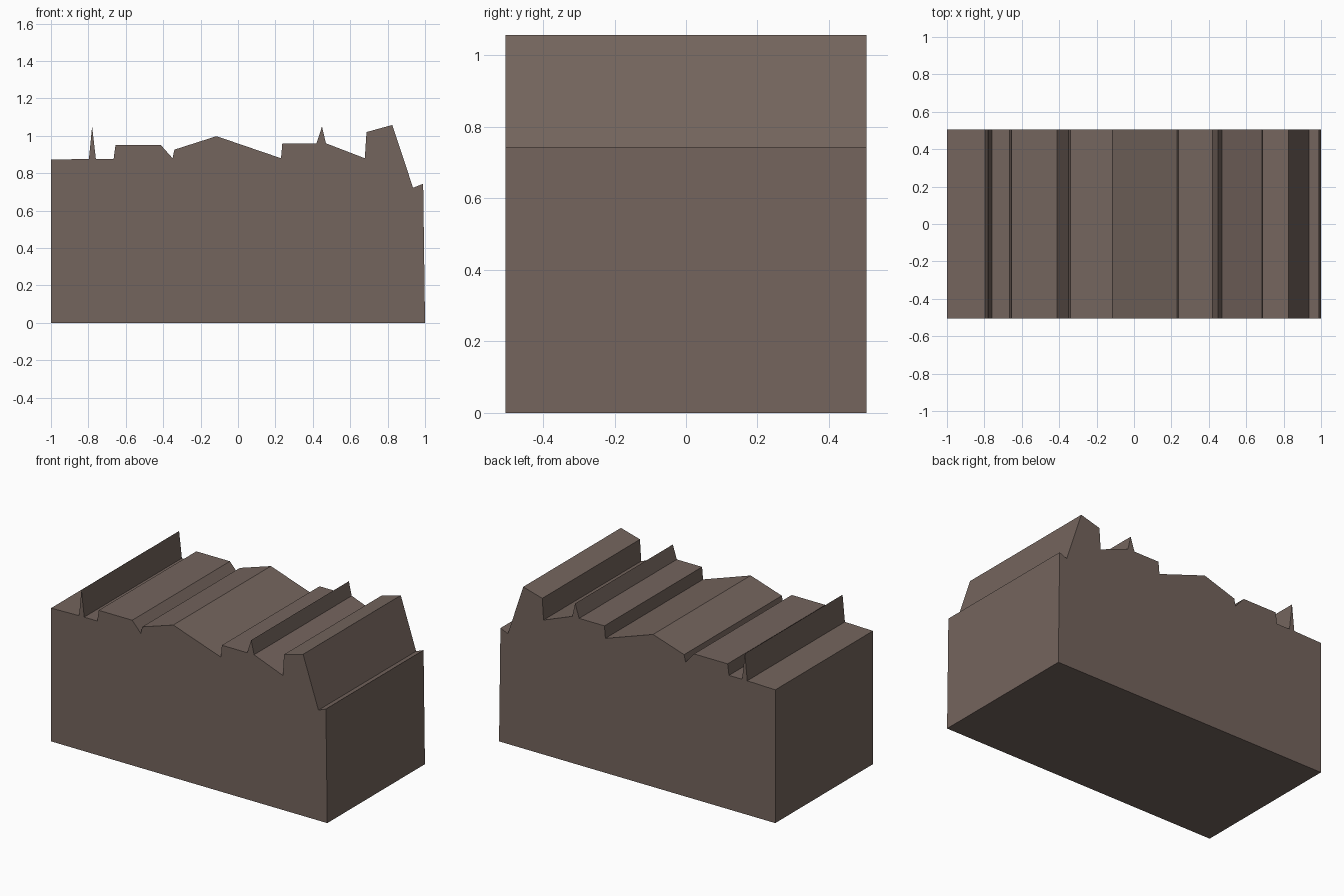
import bpy, bmesh

if "Cube" in bpy.data.objects:
    bpy.data.objects.remove(bpy.data.objects["Cube"])

# Flat brown stone colour
mat = bpy.data.materials.new("brown_stone")
mat.diffuse_color = (0.175, 0.129, 0.110, 1.0)
mat.use_nodes = True
mat.node_tree.nodes["Principled BSDF"].inputs["Base Color"].default_value = mat.diffuse_color

HALF_DEPTH = 0.505

# Front outline (x, z): base, then the jagged ridge line from left to right
outline = [
    (-1.0, 0.0), (-1.0, 0.872), (-0.797, 0.877), (-0.78, 1.05), (-0.76, 0.877),
    (-0.665, 0.877), (-0.655, 0.95), (-0.412, 0.95), (-0.35, 0.88),
    (-0.34, 0.926), (-0.115, 0.998), (0.23, 0.88), (0.237, 0.96),
    (0.42, 0.96), (0.449, 1.05), (0.47, 0.96), (0.678, 0.88),
    (0.687, 1.02), (0.825, 1.058), (0.936, 0.722), (0.99, 0.744), (1.0, 0.0),
]

# Ridged block: outline face extruded from front to back
bm = bmesh.new()
front = bm.faces.new([bm.verts.new((x, -HALF_DEPTH, z)) for x, z in outline])
ext = bmesh.ops.extrude_face_region(bm, geom=[front], use_keep_orig=True)
moved = [g for g in ext["geom"] if isinstance(g, bmesh.types.BMVert)]
bmesh.ops.translate(bm, verts=moved, vec=(0, 2 * HALF_DEPTH, 0))
bmesh.ops.recalc_face_normals(bm, faces=bm.faces)

mesh = bpy.data.meshes.new("ridged_block")
bm.to_mesh(mesh)
bm.free()
mesh.materials.append(mat)
bpy.context.collection.objects.link(bpy.data.objects.new("ridged_block", mesh))
